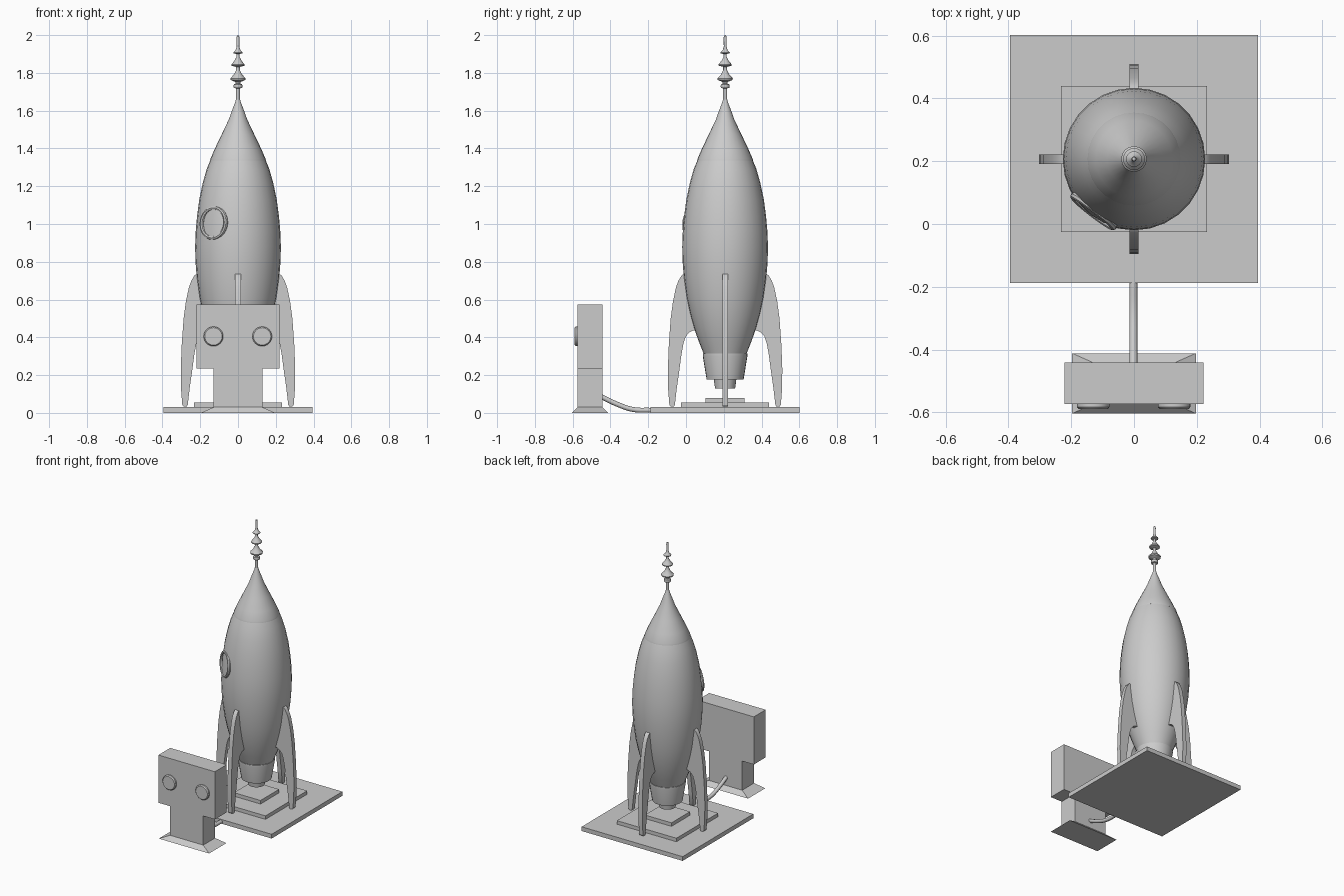
import bpy, bmesh, math
from mathutils import Matrix, Vector

if "Cube" in bpy.data.objects:
    bpy.data.objects.remove(bpy.data.objects["Cube"])

CY = 0.207  # rocket axis in y


def finish(bm, name, loc=(0, 0, 0), smooth=None):
    bmesh.ops.recalc_face_normals(bm, faces=bm.faces[:])
    me = bpy.data.meshes.new(name)
    bm.to_mesh(me)
    bm.free()
    ob = bpy.data.objects.new(name, me)
    bpy.context.collection.objects.link(ob)
    ob.location = loc
    if smooth:
        bpy.ops.object.select_all(action='DESELECT')
        ob.select_set(True)
        bpy.context.view_layer.objects.active = ob
        bpy.ops.object.shade_smooth_by_angle(angle=math.radians(smooth))
    return ob


def lathe(name, profile, segs=28, loc=(0, CY, 0), closed=False):
    bm = bmesh.new()
    rings = []
    for r, z in profile:
        if r == 0:
            rings.append([bm.verts.new((0, 0, z))] * segs)
        else:
            rings.append([bm.verts.new((r * math.cos(2 * math.pi * i / segs),
                                        r * math.sin(2 * math.pi * i / segs), z))
                          for i in range(segs)])
    pairs = list(zip(rings, rings[1:])) + ([(rings[-1], rings[0])] if closed else [])
    for a, b in pairs:
        for i in range(segs):
            j = (i + 1) % segs
            bm.faces.new(list(dict.fromkeys((a[i], a[j], b[j], b[i]))))
    return finish(bm, name, loc, 35)


def box(name, x0, x1, y0, y1, z0, z1, flare=None):
    bm = bmesh.new()
    bmesh.ops.create_cube(bm, size=1)
    for v in bm.verts:
        low = v.co.z < 0
        fx, fy = flare if flare and low else (0, 0)
        sx, sy = math.copysign(1, v.co.x), math.copysign(1, v.co.y)
        v.co = ((x0 if sx < 0 else x1) + sx * fx,
                (y0 if sy < 0 else y1) + sy * fy, z0 if low else z1)
    return finish(bm, name)


# Launch pad: three stacked slabs
for name, h, z0, z1 in (("pad_base", 0.395, 0, 0.03), ("pad_step", 0.233, 0.03, 0.055),
                        ("pad_top", 0.104, 0.055, 0.08)):
    box(name, -h, h, CY - h, CY + h, z0, z1)

# Hull, nose cone, engine
lathe("hull", [(0, 0.31), (0.112, 0.31), (0.14, 0.38), (0.165, 0.45), (0.187, 0.53), (0.204, 0.61),
               (0.218, 0.71), (0.225, 0.80), (0.227, 0.88), (0.224, 0.96), (0.217, 1.04),
               (0.205, 1.13), (0.186, 1.22), (0.166, 1.29), (0.145, 1.342), (0, 1.342)])
lathe("nose_cone", [(0, 1.335), (0.148, 1.335), (0.146, 1.345), (0.122, 1.40), (0.086, 1.475),
                    (0.048, 1.555), (0.036, 1.59), (0.015, 1.645), (0.011, 1.66), (0, 1.66)])
lathe("engine_skirt", [(0, 0.315), (0.118, 0.315), (0.118, 0.30), (0.098, 0.178), (0, 0.178)])
lathe("nozzle", [(0, 0.18), (0.06, 0.18), (0.053, 0.13), (0.045, 0.13), (0.04, 0.16), (0, 0.16)])

# Antenna: rod with stacked tapered discs
lathe("antenna", [(0, 1.64), (0.011, 1.64), (0.011, 1.718), (0.022, 1.721), (0.024, 1.73),
                  (0.022, 1.739), (0.012, 1.743), (0.014, 1.752), (0.04, 1.763), (0.041, 1.771),
                  (0.022, 1.791), (0.010, 1.815), (0.010, 1.832), (0.034, 1.838), (0.035, 1.845),
                  (0.019, 1.864), (0.008, 1.885), (0.008, 1.9), (0.024, 1.904), (0.025, 1.909),
                  (0.013, 1.92), (0.007, 1.94), (0.008, 1.985), (0.006, 1.996), (0, 2.0)], 16)

# Four swept fins around the hull
fin = [(0.19, 0.74), (0.215, 0.738), (0.23, 0.728), (0.247, 0.70), (0.26, 0.665), (0.276, 0.59),
       (0.288, 0.50), (0.298, 0.36), (0.303, 0.23), (0.301, 0.12), (0.295, 0.042), (0.288, 0.033),
       (0.272, 0.033), (0.266, 0.042), (0.256, 0.13), (0.243, 0.22), (0.231, 0.31), (0.22, 0.37),
       (0.208, 0.405), (0.19, 0.426), (0.168, 0.437), (0.14, 0.437)]
for k in range(4):
    bm = bmesh.new()
    f = bm.faces.new([bm.verts.new((r, -0.015, z)) for r, z in fin])
    ext = bmesh.ops.extrude_face_region(bm, geom=[f])
    bmesh.ops.translate(bm, vec=(0, 0.03, 0),
                        verts=[g for g in ext["geom"] if isinstance(g, bmesh.types.BMVert)])
    ob = finish(bm, f"fin_{k + 1}", (0, CY, 0), 30)
    ob.rotation_euler.z = k * math.pi / 2

# Porthole ring on the front left of the hull
ring = [(0.08 + 0.011 * math.cos(t * math.pi / 4), 0.012 * math.sin(t * math.pi / 4))
        for t in range(8)]
n = Vector((-0.61, -0.79, 0.09)).normalized()
port = lathe("porthole_ring", ring, 28, (0, 0, 0), True)
port.rotation_euler = n.to_track_quat('Z', 'Y').to_euler()
port.location = Vector((0, CY, 1.005)) + Vector((n.x, n.y, 0)) * 0.211

# Control console
box("console_head", -0.221, 0.221, -0.574, -0.442, 0.236, 0.573)
box("console_post", -0.13, 0.13, -0.574, -0.442, 0.028, 0.236)
box("console_foot", -0.13, 0.13, -0.574, -0.442, 0, 0.03, flare=(0.067, 0.03))
for side, x in (("left", -0.13), ("right", 0.128)):
    knob = lathe(f"{side}_button", [(0, 0), (0.052, 0), (0.052, 0.01), (0.046, 0.017), (0, 0.017)],
                 24, (x, -0.573, 0.405))
    knob.rotation_euler.x = math.pi / 2

# Hose from console to pad
cu = bpy.data.curves.new("hose", 'CURVE')
cu.dimensions = '3D'
cu.bevel_depth = 0.013
cu.bevel_resolution = 2
cu.resolution_u = 5
cu.use_fill_caps = True
sp = cu.splines.new('BEZIER')
path = [(-0.45, 0.087), (-0.36, 0.044), (-0.28, 0.018), (-0.185, 0.014)]
sp.bezier_points.add(len(path) - 1)
for p, (y, z) in zip(sp.bezier_points, path):
    p.co = (-0.002, y, z)
    p.handle_left_type = p.handle_right_type = 'AUTO'
bpy.context.collection.objects.link(bpy.data.objects.new("hose", cu))
